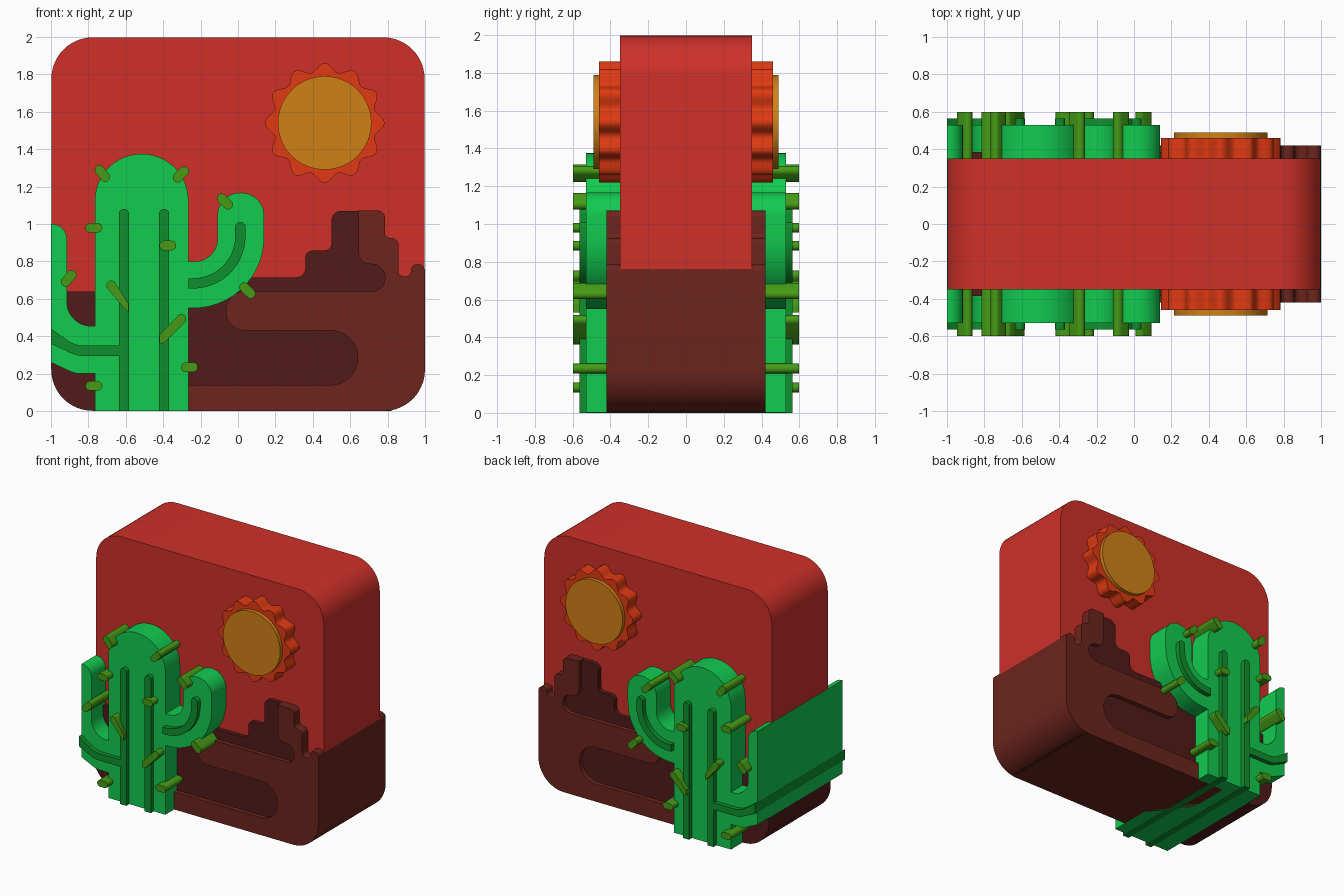
import bpy
import bmesh
from math import cos, sin, pi, tan, radians, ceil
from mathutils import Vector

cube = bpy.data.objects.get("Cube")
if cube:
    bpy.data.objects.remove(cube, do_unlink=True)


def material(name, r, g, b):
    mat = bpy.data.materials.new(name)
    mat.use_nodes = True
    mat.diffuse_color = (r, g, b, 1)
    shader = mat.node_tree.nodes["Principled BSDF"]
    shader.inputs["Base Color"].default_value = (r, g, b, 1)
    shader.inputs["Roughness"].default_value = 0.7
    return mat


RED = material("sky_red", 0.62, 0.03, 0.022)
DARK = material("dark_earth", 0.08, 0.011, 0.010)
EARTH = material("light_earth", 0.15, 0.018, 0.012)
GREEN = material("cactus_green", 0.006, 0.60, 0.08)
RIB = material("rib_green", 0.004, 0.28, 0.026)
SPINE = material("spine_green", 0.06, 0.33, 0.008)
ORANGE = material("ray_orange", 0.75, 0.042, 0.006)
GOLD = material("sun_gold", 0.63, 0.22, 0.008)


def rounded(points, inset=0.0):
    """Round each (x, z, radius) corner; inset keeps flush layers apart."""
    corners = []
    for x, z, *r in points:
        x = max(inset - 1, min(1 - inset, x))
        z = max(inset, min(2 - inset, z))
        corners.append((Vector((x, z)), r[0] if r else 0))
    outline = []
    for i, (p, r) in enumerate(corners):
        if r == 0:
            outline.append(p)
            continue
        a = (corners[i - 1][0] - p).normalized()
        b = (corners[(i + 1) % len(corners)][0] - p).normalized()
        half = a.angle(b) / 2
        centre = p + (a + b).normalized() * (r / sin(half))
        start = p + a * (r / tan(half)) - centre
        end = p + b * (r / tan(half)) - centre
        turn = start.angle_signed(end)
        steps = max(2, ceil(abs(turn) / radians(7.5)))
        for k in range(steps + 1):
            t = -turn * k / steps
            outline.append(centre + Vector((start.x * cos(t) - start.y * sin(t),
                                            start.x * sin(t) + start.y * cos(t))))
    return outline


def slab(name, outline, depth, mat):
    """Extrude an x-z outline through the block from -depth to +depth."""
    bm = bmesh.new()
    face = bm.faces.new([bm.verts.new((x, -depth, z)) for x, z in outline])
    bmesh.ops.remove_doubles(bm, verts=bm.verts[:], dist=0.0002)
    moved = bmesh.ops.extrude_face_region(bm, geom=bm.faces[:], use_keep_orig=True)
    for v in moved["geom"]:
        if isinstance(v, bmesh.types.BMVert):
            v.co.y = depth
    bmesh.ops.recalc_face_normals(bm, faces=bm.faces[:])
    mesh = bpy.data.meshes.new(name)
    bm.to_mesh(mesh)
    bm.free()
    mesh.shade_smooth()
    mesh.set_sharp_from_angle(angle=radians(35))
    mesh.materials.append(mat)
    obj = bpy.data.objects.new(name, mesh)
    bpy.context.collection.objects.link(obj)
    return obj


# Sky block
slab("sky_block", rounded([(-1, 0, .22), (1, 0, .22), (1, 2, .22), (-1, 2, .22)], .003),
     0.35, RED)

# Dark ground with stepped rock
slab("dark_ground", rounded([
    (-1, 0, .22), (.82, 0), (.82, .82), (.68, .82), (.68, 1.07), (.5, 1.07, .05),
    (.5, .858, .04), (.36, .858, .04), (.36, .715, .05), (-.4, .715), (-.5, .64),
    (-1, .64)], .002), 0.385, DARK)

# Light ground with winding edge
slab("light_ground", rounded([
    (-.5, 0), (1, 0, .22), (1, .785, .035), (.925, .785, .03), (.925, .72, .03),
    (.857, .72, .03), (.857, .925, .035), (.785, .925, .03), (.785, 1.072, .04),
    (.645, 1.072), (.645, .785, .06), (.785, .785, .07), (.785, .64, .07),
    (-.065, .64, .1), (-.065, .43, .1), (.64, .43, .144), (.64, .14, .144),
    (-.5, .14)], .001), 0.42, EARTH)

# Sun: scalloped rays and disc
def ring(radius, wave, count):
    for k in range(count):
        t = 2 * pi * k / count
        r = radius + wave * cos(12 * t)
        yield 0.463 + r * cos(t), 1.54 + r * sin(t)


slab("sun_rays", list(ring(0.298, 0.022, 144)), 0.46, ORANGE)
slab("sun_disc", list(ring(0.25, 0, 64)), 0.49, GOLD)

# Cactus trunk and arms
slab("cactus_trunk", rounded([(-.765, 0), (-.265, 0), (-.265, 1.375, .25),
                              (-.765, 1.375, .25)], .001), 0.53, GREEN)
slab("cactus_left_arm", rounded([
    (-.3, .55), (-.265, .55), (.14, .55, .38), (.14, 1.167, .122), (-.11, 1.167, .122),
    (-.11, .8, .12), (-.3, .8)]), 0.529, GREEN)
slab("cactus_right_arm", rounded([
    (-.74, .2), (-.74, .455), (-.915, .455, .13), (-.915, 1, .08), (-1, 1),
    (-1, .26), (-.87, .2, .12)], .001), 0.529, GREEN)

# Raised ribs
for side, x in (("right", -.61), ("left", -.395)):
    slab("trunk_rib_" + side, rounded([(x - .027, 0), (x + .027, 0), (x + .027, 1.08, .026),
                                       (x - .027, 1.08, .026)]), 0.565, RIB)
slab("left_arm_rib", rounded([
    (-.265, .655), (.04, .655, .28), (.04, 1.01, .026), (-.015, 1.01, .026),
    (-.015, .71, .225), (-.265, .71)]), 0.565, RIB)
slab("right_arm_rib", rounded([
    (-.6, .295), (-.86, .295, .15), (-1, .36), (-1, .44), (-.87, .35, .15),
    (-.6, .35)]), 0.564, RIB)


# Spines: centre x, z, angle, length, and optional x limits
def spine(i, x, z, angle, length, low=-1, high=1):
    r, a = 0.026, radians(angle)
    straight = length / 2 - r
    outline = []
    for k in range(26):
        side = 1 if k < 13 else -1
        t = -pi / 2 + pi * (k if k < 13 else k - 1) / 12
        u, v = side * straight + r * cos(t), r * sin(t)
        px = x + u * cos(a) - v * sin(a)
        outline.append((max(low, min(high, px)), z + u * sin(a) + v * cos(a)))
    slab(f"spine_{i}", outline, 0.598 + i * 0.0001, SPINE)


SPINES = [
    (-.725, 1.27, -52, .1), (-.305, 1.265, 45, .1), (-.77, .98, 0, .09),
    (-.375, .885, 0, .09), (-.63, .615, -50, .2, -1, -.585),
    (-.355, .44, 45, .2, -.42, 1), (-.905, .71, 50, .1), (-.07, 1.12, -45, .1),
    (.05, .645, -45, .1), (-.77, .135, 0, .09), (-.26, .235, 0, .09)]
for i, data in enumerate(SPINES):
    spine(i + 1, *data)
